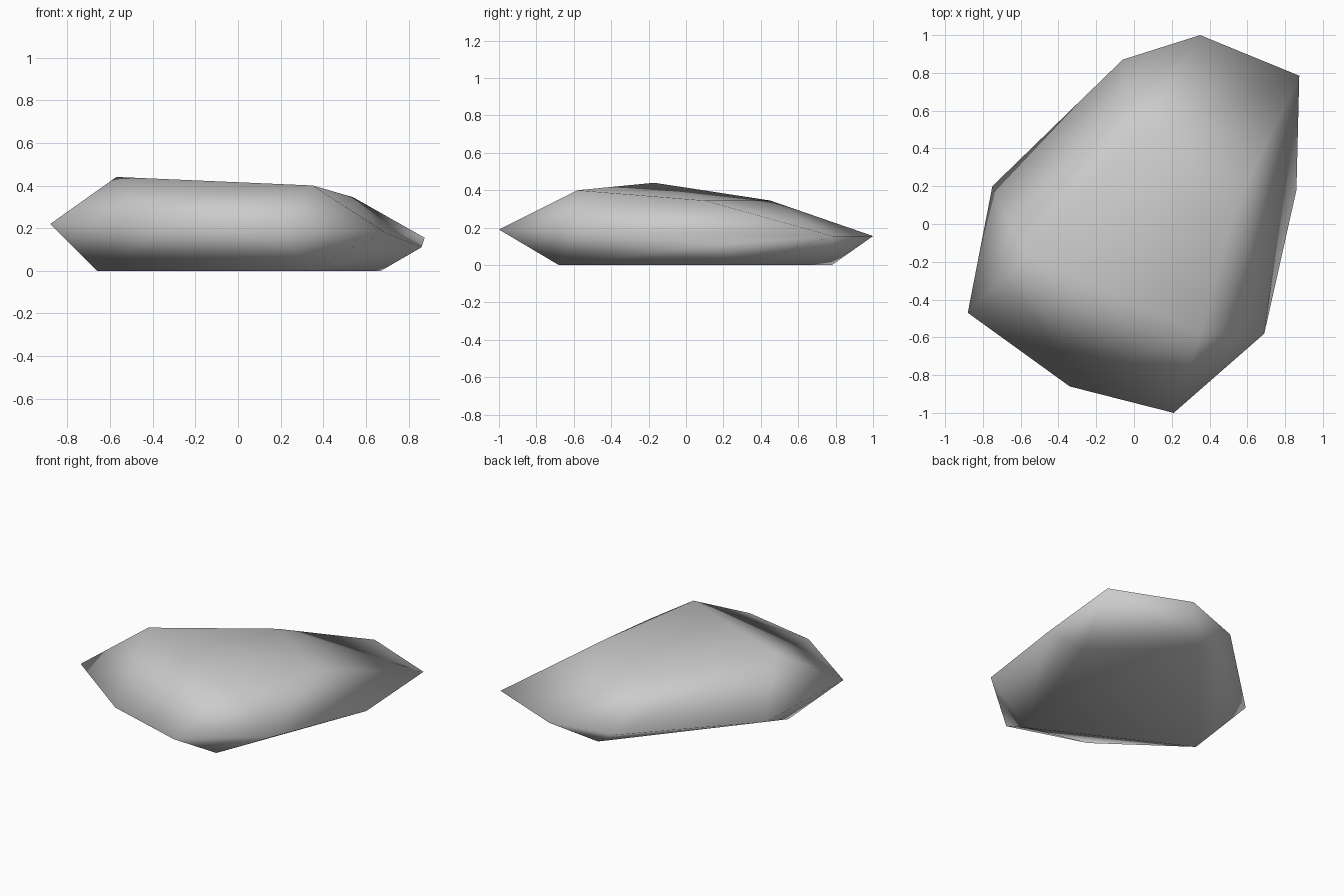
import bpy
import bmesh

default = bpy.data.objects.get("Cube")
if default:
    bpy.data.objects.remove(default, do_unlink=True)

# Stone material
stone = bpy.data.materials.new("stone_grey")
stone.use_nodes = True
grey = (0.6, 0.6, 0.6, 1)
stone.diffuse_color = grey
stone.node_tree.nodes["Principled BSDF"].inputs["Base Color"].default_value = grey

# Flat base, widest rim and sloping crown of the rock
base = [(-.66, -.18, 0), (.31, -.68, 0), (.67, .3, 0), (.13, .78, 0)]
rim = [(-.88, -.47, .22), (-.34, -.86, .21), (.21, -1, .19), (.69, -.58, .18),
       (.86, .18, .11), (.875, .785, .155), (.35, 1, .155), (-.06, .87, .13),
       (-.75, .2, .15)]
crown = [(-.57, -.17, .44), (.35, -.58, .4), (.54, .1, .345), (-.01, .45, .345)]

# Wrap the corners in a closed faceted shell
bm = bmesh.new()
for corner in base + rim + crown:
    bm.verts.new(corner)
bmesh.ops.convex_hull(bm, input=bm.verts)
bmesh.ops.recalc_face_normals(bm, faces=bm.faces)
for face in bm.faces:
    face.smooth = True

mesh = bpy.data.meshes.new("rock")
bm.to_mesh(mesh)
bm.free()
mesh.materials.append(stone)
rock = bpy.data.objects.new("rock", mesh)
bpy.context.collection.objects.link(rock)
